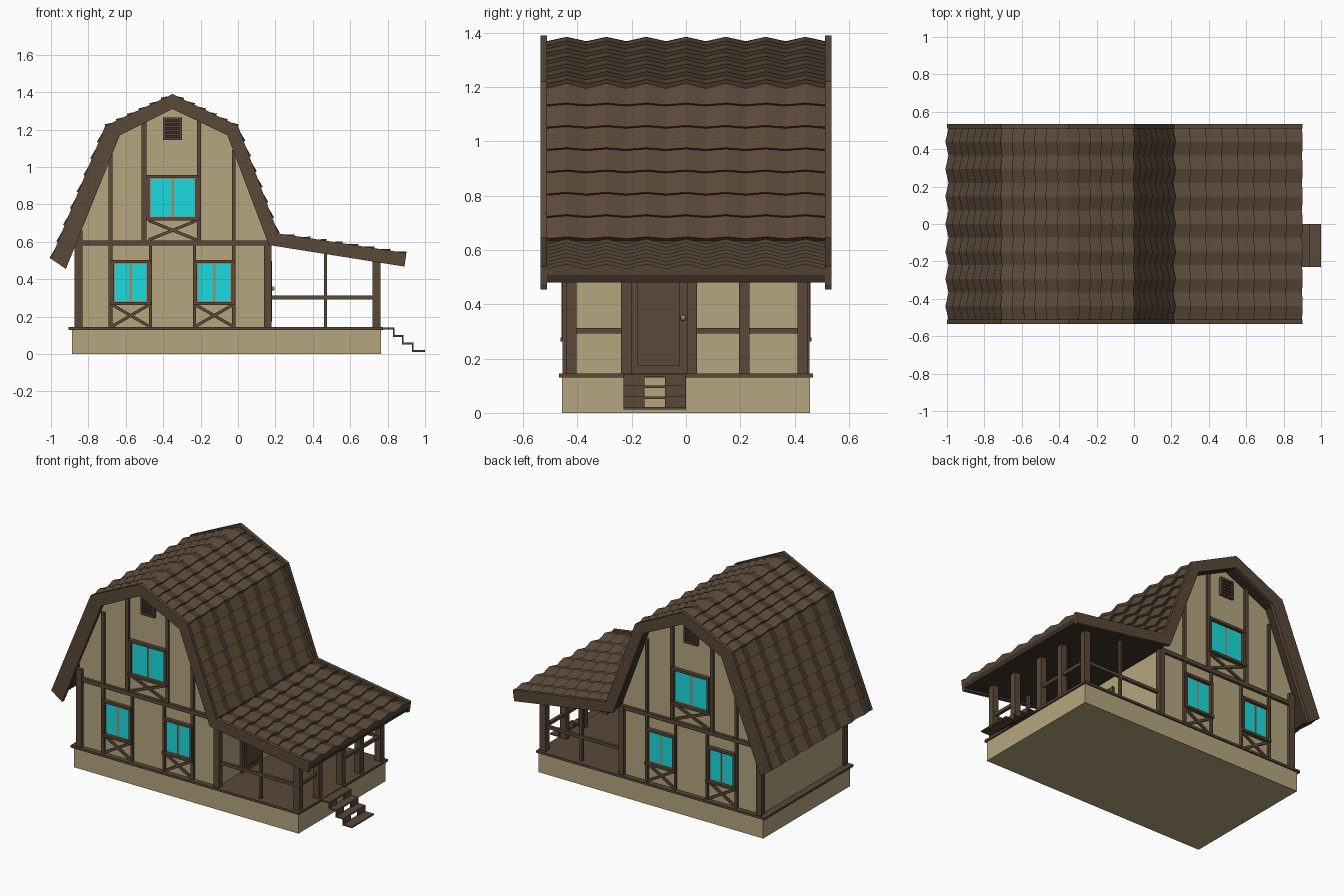
import bpy, bmesh
from mathutils import Vector, Matrix
from math import atan2

if "Cube" in bpy.data.objects:
    bpy.data.objects.remove(bpy.data.objects["Cube"])


def mat(name, r, g, b):
    m = bpy.data.materials.new(name)
    m.diffuse_color = (r, g, b, 1)
    m.use_nodes = True
    m.node_tree.nodes["Principled BSDF"].inputs["Base Color"].default_value = m.diffuse_color
    return m


WOOD = mat("brown_wood", .10, .065, .04)
DARK = mat("dark_wood", .045, .03, .02)
WALL = mat("plaster", .46, .38, .21)
GLASS = mat("cyan_glass", .01, .72, .74)
TRIM = mat("tan_trim", .42, .25, .12)
METAL = mat("knob_metal", .25, .25, .2)


def finish(name, bm, m):
    bmesh.ops.recalc_face_normals(bm, faces=bm.faces)
    me = bpy.data.meshes.new(name)
    bm.to_mesh(me)
    bm.free()
    me.materials.append(m)
    ob = bpy.data.objects.new(name, me)
    bpy.context.collection.objects.link(ob)
    return ob


def box(name, x, y, z, m=WOOD):
    bm = bmesh.new()
    size = Matrix.Diagonal((x[1] - x[0], y[1] - y[0], z[1] - z[0], 1))
    mid = Matrix.Translation((sum(x) / 2, sum(y) / 2, sum(z) / 2))
    bmesh.ops.create_cube(bm, size=1, matrix=mid @ size)
    return finish(name, bm, m)


def prism(name, pts, y0, y1, m):
    bm = bmesh.new()
    f = bm.faces.new([bm.verts.new((x, y0, z)) for x, z in pts])
    r = bmesh.ops.extrude_face_region(bm, geom=[f])
    bmesh.ops.translate(bm, vec=(0, y1 - y0, 0),
                        verts=[v for v in r["geom"] if isinstance(v, bmesh.types.BMVert)])
    return finish(name, bm, m)


def both(name, x, d, z, m=WOOD):
    # same box on the front and back gable; d = distances from centre
    box("front_" + name, x, (-d[1], -d[0]), z, m)
    box("back_" + name, x, d, z, m)


def brace(name, a, b, w=.016):
    a, b = Vector(a), Vector(b)
    d = (b - a).normalized()
    n = Vector((-d.y, d.x)) * w / 2
    pts = [a + n, b + n, b - n, a - n]
    prism("front_" + name, pts, -.447, -.43, WOOD)
    prism("back_" + name, pts, .43, .447, WOOD)


def inset(line, d):
    # mitred offset of the roof line towards the inside
    pts = [Vector(p) for p in line]
    ns = [Vector(((q - p).y, -(q - p).x)).normalized() for p, q in zip(pts, pts[1:])]
    out = []
    for i, p in enumerate(pts):
        a, b = ns[max(i - 1, 0)], ns[min(i, len(ns) - 1)]
        out.append(p + (a + b) * d / (1 + a.dot(b)))
    return out


ROOF = [(-1, .51), (-.71, 1.22), (-.35, 1.39), (0, 1.22), (.215, .645), (.90, .54)]
UNDER = [(-.92, .455), (-.632, 1.17), (-.35, 1.31), (-.057, 1.17), (.165, .583), (.89, .468)]

# foundation, deck and walls
box("foundation", (-.888, .765), (-.457, .457), (0, .13), WALL)
box("deck", (-.905, .775), (-.467, .467), (.13, .145))
core = inset(ROOF, .05)
prism("house_walls", [(-.86, .14), (-.86, .72), *core[1:4], (.16, .65), (.16, .14)],
      -.435, .435, WALL)

# roof shell and gable boards
prism("roof_shell", inset(ROOF, .03) + inset(ROOF, .06)[::-1], -.515, .515, DARK)
for side, y0, y1 in (("front", -.535, -.511), ("back", .511, .535)):
    prism(side + "_gable_board", ROOF + UNDER[::-1], y0, y1, WOOD)


# zigzag tile courses, each tilted to overlap the next
def tiles(name, top, bottom, rows, waves=7):
    top, bottom = Vector(top), Vector(bottom)
    d = bottom - top
    n = Vector((-d.y, d.x)).normalized()
    if n.y < 0:
        n = -n
    bm = bmesh.new()
    for r in range(rows):
        prev = None
        for i in range(2 * waves + 1):
            y = -.513 + 1.026 * i / (2 * waves)
            wave = .018 * (i % 2) - .02
            ring = []
            for t, off in ((r, wave - .004), (r + 1, wave + .011), (r + 1, -.032)):
                p = top + d * t / rows + n * off
                ring.append(bm.verts.new((p.x, y, p.y)))
            if prev:
                for k in (0, 1):
                    bm.faces.new((prev[k], ring[k], ring[k + 1], prev[k + 1]))
            prev = ring
    finish(name, bm, WOOD)


tiles("left_steep_tiles", ROOF[1], ROOF[0], 8)
tiles("left_upper_tiles", ROOF[2], ROOF[1], 6)
tiles("right_upper_tiles", ROOF[2], ROOF[3], 6)
tiles("right_steep_tiles", ROOF[3], ROOF[4], 7)
tiles("porch_tiles", ROOF[4], ROOF[5], 8)

# gable timber frame
for i, (x0, x1, z0, z1) in enumerate([
        (-.692, -.672, .14, 1.08), (-.475, -.46, .14, .59), (-.24, -.225, .14, .59),
        (-.033, -.013, .14, 1.09), (-.515, -.49, .59, 1.27), (-.22, -.198, .59, 1.27)]):
    both("stud_%d" % i, (x0, x1), (.43, .45), (z0, z1))
both("left_corner_post", (-.873, -.832), (.415, .455), (.14, .66))
both("right_corner_post", (.14, .178), (.415, .455), (.14, .6))
both("cross_beam", (-.87, .175), (.43, .453), (.58, .607))


# windows with two panes and a crossed panel below
def window(name, x0, x1, z0, z1, base):
    t, c = .016, (x0 + x1) / 2
    both(name + "_left_jamb", (x0, x0 + t), (.43, .458), (z0, z1))
    both(name + "_right_jamb", (x1 - t, x1), (.43, .458), (z0, z1))
    both(name + "_head", (x0, x1), (.43, .46), (z1 - t, z1))
    both(name + "_sill", (x0 - .005, x1 + .005), (.43, .462), (z0, z0 + t))
    both(name + "_sash", (x0 + t, x1 - t), (.43, .439), (z0 + t, z1 - t), TRIM)
    for s, a, b in (("left", x0 + t, c), ("right", c, x1 - t)):
        both(name + "_%s_pane" % s, (a + .007, b - .007), (.43, .442),
             (z0 + t + .006, z1 - t - .006), GLASS)
    brace(name + "_brace_a", (x0 + .01, base), (x1 - .01, z0))
    brace(name + "_brace_b", (x0 + .01, z0), (x1 - .01, base))


window("lower_left_window", -.68, -.468, .262, .503, .15)
window("lower_right_window", -.235, -.02, .262, .503, .15)
window("upper_window", -.488, -.21, .714, .957, .61)

# attic vent with slats
both("vent_back", (-.395, -.305), (.43, .44), (1.15, 1.26), DARK)
for s, x in (("left", -.4), ("right", -.313)):
    both("vent_%s_frame" % s, (x, x + .013), (.43, .455), (1.145, 1.265))
for s, z in (("bottom", 1.145), ("top", 1.252)):
    both("vent_%s_frame" % s, (-.4, -.3), (.43, .455), (z, z + .013))
for i in range(4):
    both("vent_slat_%d" % i, (-.388, -.312), (.43, .449), (1.17 + i * .021, 1.18 + i * .021))

# front door on the porch wall
box("door_frame", (.15, .173), (-.205, .008), (.14, .53))
box("door_panel", (.16, .178), (-.17, -.03), (.18, .49))
for s, y in (("left", -.178), ("right", -.03)):
    box("door_%s_moulding" % s, (.16, .183), (y, y + .008), (.175, .498))
for s, z in (("bottom", .175), ("top", .49)):
    box("door_%s_moulding" % s, (.16, .183), (-.178, -.022), (z, z + .008))
bm = bmesh.new()
bmesh.ops.create_uvsphere(bm, u_segments=10, v_segments=6, radius=.011,
                          matrix=Matrix.Translation((.186, -.01, .35)))
finish("door_knob", bm, METAL)

# porch posts and rails
posts = [-.422, -.22, .022, .215, .43]
for i, y in enumerate(posts):
    box("porch_post_%d" % i, (.718, .762), (y - .019, y + .019), (.14, .515))
for i in (0, 2, 3):
    box("porch_rail_%d" % i, (.73, .75), (posts[i], posts[i + 1]), (.293, .313))
both("porch_side_post", (.459, .476), (.417, .437), (.14, .55))
both("porch_side_rail", (.17, .73), (.418, .436), (.293, .313))

# steps: full treads, risers only at the two sides
treads = [(.765, .836), (.828, .886), (.878, .937), (.929, 1.0)]
for i, (x0, x1) in enumerate(treads):
    z = .135 - i * .04
    box("step_tread_%d" % i, (x0, x1), (-.23, 0), (z - .003, z + .006))
    if i < 3:
        for s, y in (("left", -.23), ("right", -.077)):
            box("step_%s_riser_%d" % (s, i), (x1 - .008, x1), (y, y + .077), (z - .042, z))
